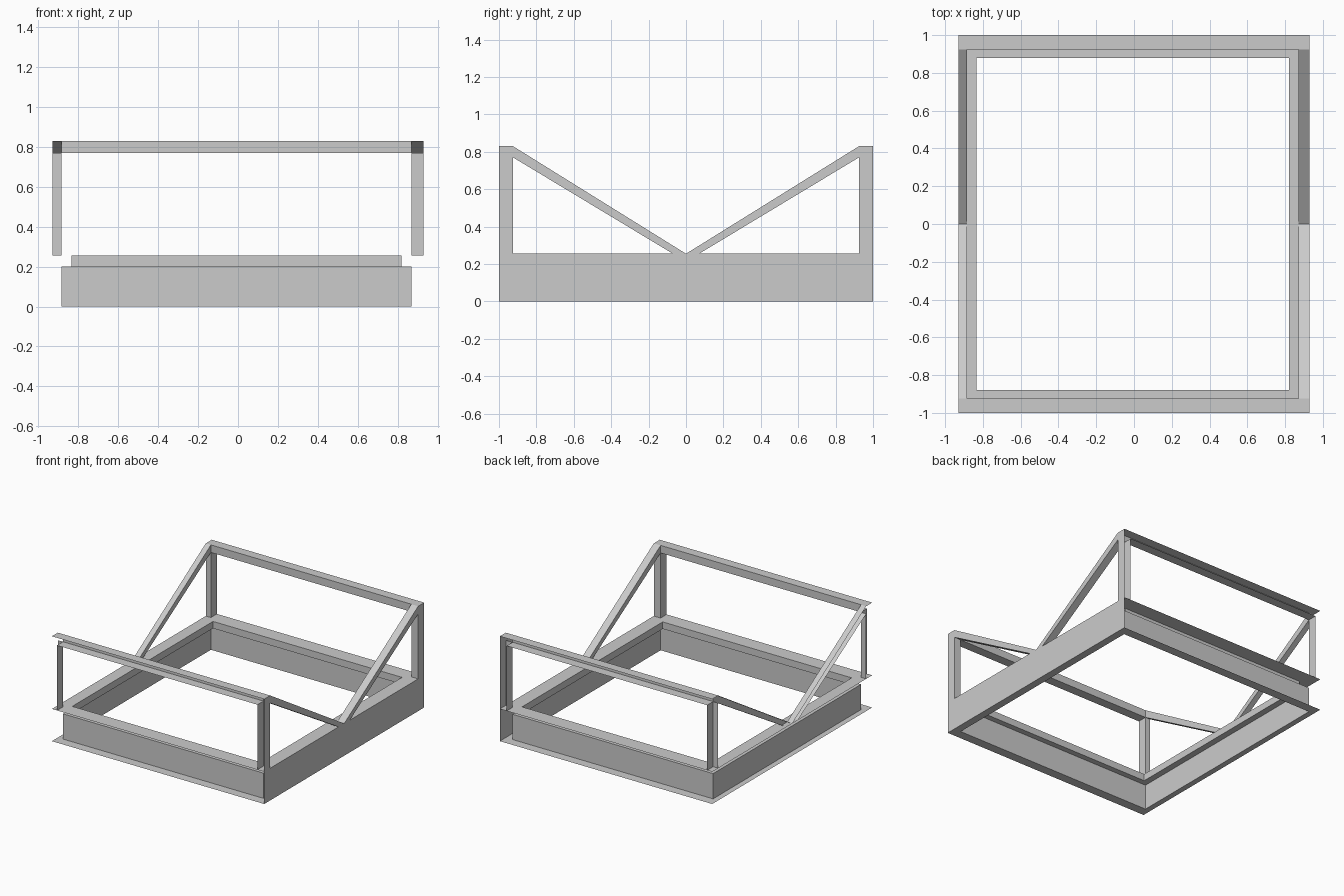
import bpy, bmesh

if "Cube" in bpy.data.objects:
    bpy.data.objects.remove(bpy.data.objects["Cube"])

XL, XR, Y = -0.93, 0.93, 1.0        # outer limits
IL, IR, IY = -0.885, 0.87, 0.925    # inner walls
LL, LR, LY = -0.835, 0.82, 0.88     # inner lip
ZL, ZB, ZU, ZT = 0.20, 0.255, 0.77, 0.83


def make(name, faces):
    """Open shell object from a list of polygons."""
    bm = bmesh.new()
    for f in faces:
        bm.faces.new([bm.verts.new(p) for p in f])
    bmesh.ops.remove_doubles(bm, verts=bm.verts, dist=1e-4)
    bmesh.ops.recalc_face_normals(bm, faces=bm.faces)
    me = bpy.data.meshes.new(name)
    bm.to_mesh(me)
    bm.free()
    ob = bpy.data.objects.new(name, me)
    bpy.context.collection.objects.link(ob)
    return ob


def rect(x0, x1, y, z):
    return [(x0, -y, z), (x1, -y, z), (x1, y, z), (x0, y, z)]


def bridge(a, b):
    return [[a[i], a[(i + 1) % 4], b[(i + 1) % 4], b[i]] for i in range(4)]


# Hollow base: bottom rim, inner wall, ledge, lip, top rim, right skin
loops = [rect(XL, XR, Y, 0), rect(IL, IR, IY, 0), rect(IL, IR, IY, ZL),
         rect(LL, LR, LY, ZL), rect(LL, LR, LY, ZB), rect(XL, XR, Y, ZB)]
base = []
for a, b in zip(loops, loops[1:]):
    base += bridge(a, b)
base.append([(XR, -Y, 0), (XR, Y, 0), (XR, Y, ZB), (XR, -Y, ZB)])
make("base_frame", base)

# Side profile points (y, z), mirrored front to back
A, B, C, D = (Y, ZB), (Y, ZT), (IY, ZT), (0, ZB)
E, F, G, H = (0.07, ZB), (IY, ZU), (IY, ZB), (Y, ZU)


def side(xi, xo, s, skin):
    def poly(x, pts):
        return [(x, s * y, z) for y, z in pts]

    def strip(p, q):
        return [(xi, s * p[0], p[1]), (xo, s * p[0], p[1]),
                (xo, s * q[0], q[1]), (xi, s * q[0], q[1])]
    out = [poly(xi, [C, D, E, F]), poly(xi, [A, H, F, G]),
           strip(C, D), strip(E, F), strip(F, G)]
    if skin:
        out += [poly(xo, [A, H, F, G]), poly(xo, [H, B, C, F]),
                poly(xo, [C, D, E, F])]
    return out


# Corner posts with sloping braces
for label, xi, xo, skin in (("left", IL, XL, False), ("right", IR, XR, True)):
    make(label + "_side_frame", side(xi, xo, 1, skin) + side(xi, xo, -1, skin))

# Cross rails joining the post tops, open on the outer side
for label, s in (("front", -1), ("back", 1)):
    make(label + "_top_rail", [
        [(XL, s * Y, ZT), (XR, s * Y, ZT), (XR, s * IY, ZT), (XL, s * IY, ZT)],
        [(IL, s * IY, ZU), (IR, s * IY, ZU), (IR, s * IY, ZT), (IL, s * IY, ZT)],
        [(IL, s * Y, ZU), (IR, s * Y, ZU), (IR, s * IY, ZU), (IL, s * IY, ZU)]])
